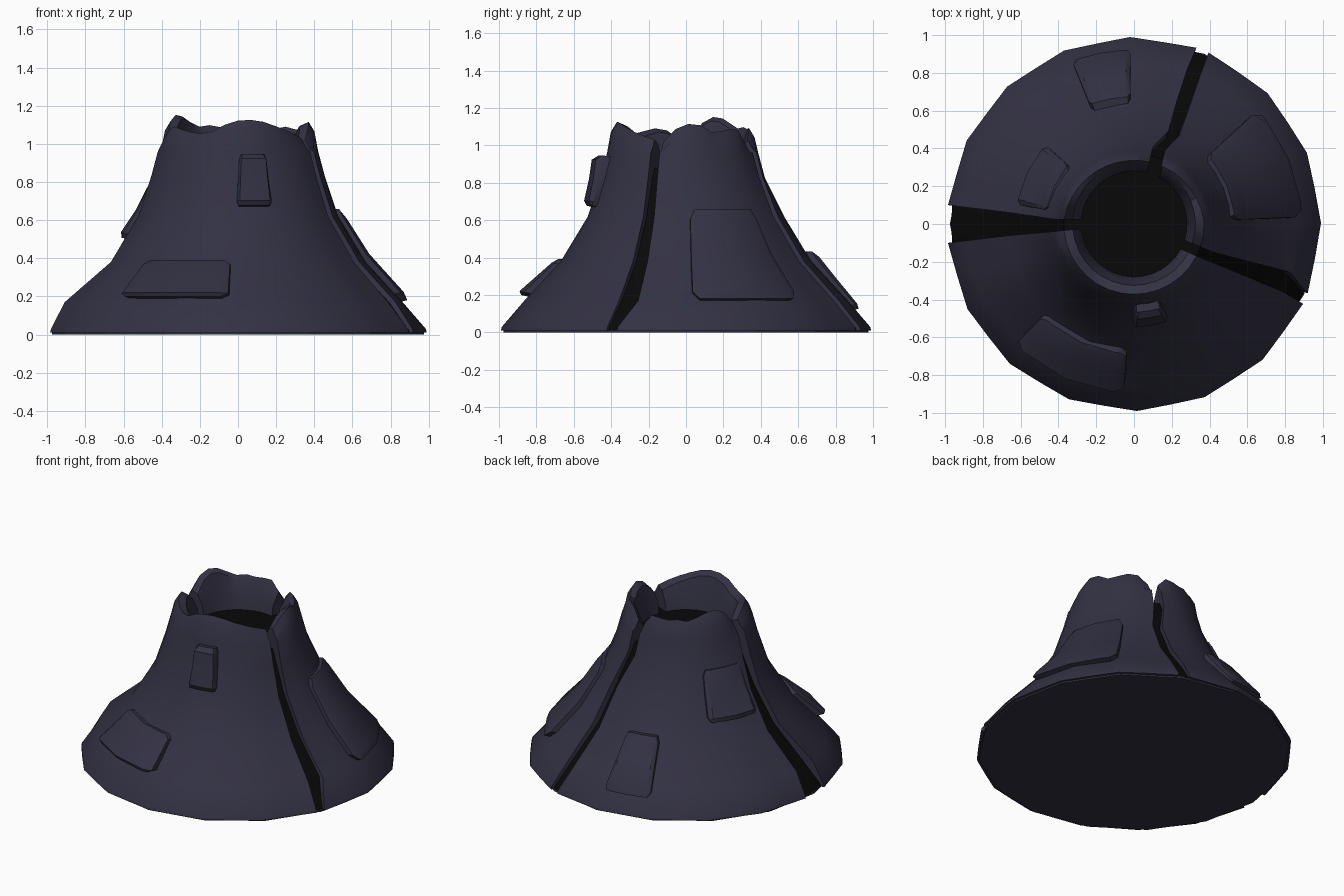
import bpy, bmesh, math

if "Cube" in bpy.data.objects:
    bpy.data.objects.remove(bpy.data.objects["Cube"])

def material(name, c):
    m = bpy.data.materials.new(name)
    m.diffuse_color = (*c, 1)
    m.use_nodes = True
    m.node_tree.nodes["Principled BSDF"].inputs["Base Color"].default_value = m.diffuse_color
    return m

ROCK = material("dark_rock", (0.033, 0.031, 0.056))
BLACK = material("black_channel", (0.0025, 0.0025, 0.0025))

def lerp_table(table, x, k=1):
    """Piecewise linear lookup of column k against column 0."""
    if x <= table[0][0]:
        return table[0][k]
    for a, b in zip(table, table[1:]):
        if x <= b[0]:
            return a[k] + (b[k] - a[k]) * (x - a[0]) / (b[0] - a[0])
    return table[-1][k]

def polar(r, deg, z):
    a = math.radians(deg)
    return (r * math.cos(a), r * math.sin(a), z)

def bulge(deg, z):
    """Uneven radius: narrower crown at the back, fuller foot at the left."""
    a = math.radians(deg)
    if z > 0.7:
        return 0.012 - 0.035 * max(0, math.sin(a))
    if 0.1 < z < 0.2:
        return 0.05 * max(0, -math.cos(a)) ** 6
    return 0

def finish(name, bm, mat, smooth=True):
    bmesh.ops.recalc_face_normals(bm, faces=bm.faces)
    me = bpy.data.meshes.new(name)
    bm.to_mesh(me)
    bm.free()
    me.materials.append(mat)
    ob = bpy.data.objects.new(name, me)
    bpy.context.collection.objects.link(ob)
    if smooth:
        bpy.ops.object.select_all(action='DESELECT')
        ob.select_set(True)
        bpy.context.view_layer.objects.active = ob
        bpy.ops.object.shade_smooth_by_angle(angle=math.radians(30))
    return ob

# Outer slope (height, radius)
SLOPE = [(0.01, 0.99), (0.03, 0.985), (0.17, 0.865), (0.38, 0.67), (0.62, 0.525),
         (0.83, 0.445), (0.96, 0.41)]
# Channels (radius, centre angle, half width)
LEFT = [(0.28, 180, 0.025), (0.4, 181, 0.03), (0.62, 180, 0.055), (0.98, 180, 0.10)]
RIGHT = [(0.3, -23, 0.025), (0.43, -23, 0.025), (0.65, -21.5, 0.04), (0.87, -20.8, 0.055), (0.98, -23.5, 0.03)]
BACK = [(0.29, 69, 0.035), (0.44, 72, 0.035), (0.53, 66, 0.03), (0.75, 68.5, 0.04), (0.98, 68.5, 0.035)]

def edge(channel, r, side):
    return lerp_table(channel, r, 1) + side * math.degrees(lerp_table(channel, r, 2) / r)

# Rock sectors between the channels: closed thick shells
def sector(name, start, end, turn1, n, rim):
    bm = bmesh.new()
    rim = [(i / (len(rim) - 1), h) for i, h in enumerate(rim)]
    cols = []
    for i in range(n + 1):
        u = i / n
        h = lerp_table(rim, u)
        # (radius, height, radius used for the channel edge)
        prof = [(r, z, r) for z, r in SLOPE]
        prof += [(r, z, r) for r, z in ((0.39, h - 0.05), (0.36, h), (0.325, h - 0.02), (0.29, 0.95), (0.27, 0.8))]
        prof += [(r - 0.12, z, r) for z, r in reversed(SLOPE[:5])]
        col = []
        for r, z, e in prof:
            a0 = edge(start, e, 1)
            a = a0 + (edge(end, e, -1) + turn1 - a0) * u
            flat = 0.985 if i % 2 and r > 0.6 else 1
            out = bulge(a, z) if e > 0.34 else 0
            col.append(bm.verts.new(polar(r * flat + out, a, z)))
        cols.append(col)
    m = len(cols[0])
    for a, b in zip(cols, cols[1:]):
        for j in range(m):
            k = (j + 1) % m
            bm.faces.new((a[j], b[j], b[k], a[k]))
    # Channel walls
    for c in (cols[0], cols[-1]):
        for j in range(4):
            bm.faces.new((c[j], c[j + 1], c[m - 2 - j], c[m - 1 - j]))
        bm.faces.new((c[4], c[5], c[11], c[12]))
        bm.faces.new((c[5], c[6], c[10], c[11]))
        bm.faces.new((c[6], c[7], c[9], c[10]))
        bm.faces.new((c[7], c[8], c[9]))
    finish(name, bm, ROCK)

sector("front_rock", LEFT, RIGHT, 360, 14,
       [1.03, 1.10, 1.08, 1.06, 1.05, 1.10, 1.13, 1.12, 1.09, 1.06, 1.03])
sector("right_rock", RIGHT, BACK, 0, 8, [1.02, 1.11, 1.12, 1.07, 1.08, 1.10, 1.02])
sector("back_rock", BACK, LEFT, 0, 10, [1.03, 1.11, 1.08, 1.10, 1.09, 1.12, 1.16, 1.14, 1.04])

# Black core: channel beds and crater floor
bm = bmesh.new()
rings = []
N = 48
for z, inset in ((0.015, 0.02), (0.03, 0.025), (0.17, 0.035), (0.38, 0.04), (0.62, 0.04), (0.83, 0.05), (0.88, 0.06)):
    r = lerp_table(SLOPE, z) - inset
    rings.append([bm.verts.new(polar(r, 360 * i / N, z)) for i in range(N)])
for a, b in zip(rings, rings[1:]):
    for i in range(N):
        k = (i + 1) % N
        bm.faces.new((a[i], a[k], b[k], b[i]))
bm.faces.new(rings[0])
bm.faces.new(rings[-1])
finish("channel_core", bm, BLACK)

# Base plate
bm = bmesh.new()
lo, hi = [[bm.verts.new(polar(0.975, 22.5 * i, z)) for i in range(16)] for z in (0, 0.012)]
bm.faces.new(lo)
bm.faces.new(hi)
for i in range(16):
    k = (i + 1) % 16
    bm.faces.new((lo[i], lo[k], hi[k], hi[i]))
finish("base_plate", bm, ROCK, False)

# Raised slabs lying on the slope, with bevelled rims
def slab(name, a0, a1, z0, z1, low, high, taper=1.0):
    us, vs = [0, 0.01, 0.09, 0.5, 0.91, 0.99, 1], [0, 0.01, 0.09, 0.5, 0.88, 0.99, 1]
    bm = bmesh.new()
    grid = []
    for j, v in enumerate(vs):
        row = []
        for i, u in enumerate(us):
            z = z0 + (z1 - z0) * v
            depth = min(i, j, 6 - i, 6 - j)
            off = low + (high - low) * v
            off = (-0.05, off * 0.6, off, off)[depth]
            width = 1 + (taper - 1) * v
            # cut the corners
            if v in (0.0, 0.01, 0.99, 1):
                width *= 0.88
            a = (a0 + a1) / 2 + (u - 0.5) * (a1 - a0) * width
            row.append(bm.verts.new(polar(lerp_table(SLOPE, z) + off, a, z + off * 0.2)))
        grid.append(row)
    for p, q in zip(grid, grid[1:]):
        for i in range(6):
            bm.faces.new((p[i], p[i + 1], q[i + 1], q[i]))
    finish(name, bm, ROCK)

slab("front_upper_slab", 269, 290, 0.67, 0.94, 0.045, 0.085, 0.85)
slab("front_lower_slab", 225, 267, 0.19, 0.39, 0.07, 0.035)
slab("right_slab", 2, 43, 0.17, 0.66, 0.05, 0.035)
slab("back_slab", 91, 111, 0.12, 0.43, 0.03, 0.055, 0.95)
slab("left_slab", 138, 171, 0.50, 0.80, 0.05, 0.015)
